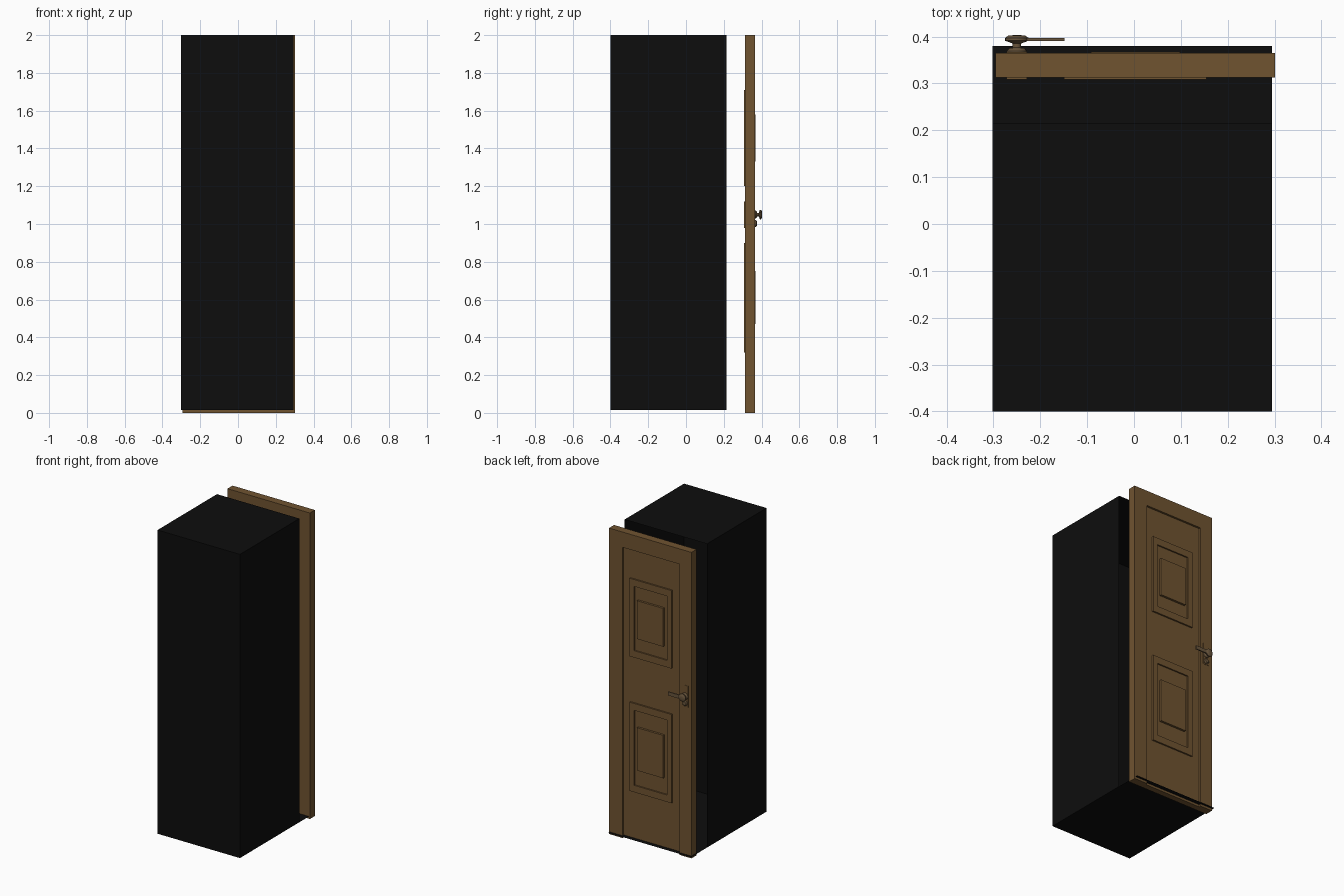
import bpy, bmesh, math
from mathutils import Vector

if "Cube" in bpy.data.objects:
    bpy.data.objects.remove(bpy.data.objects["Cube"])


def material(name, rgb):
    m = bpy.data.materials.new(name)
    m.diffuse_color = (*rgb, 1)
    m.use_nodes = True
    m.node_tree.nodes["Principled BSDF"].inputs["Base Color"].default_value = m.diffuse_color
    return m


BLACK = material("black", (0.004, 0.004, 0.004))
WOOD = material("wood", (0.16, 0.087, 0.03))
BRASS = material("dark_brass", (0.14, 0.09, 0.045))


def finish(name, bm, mat):
    bmesh.ops.recalc_face_normals(bm, faces=bm.faces)
    me = bpy.data.meshes.new(name)
    bm.to_mesh(me)
    bm.free()
    me.materials.append(mat)
    ob = bpy.data.objects.new(name, me)
    bpy.context.collection.objects.link(ob)
    return ob


def loft(name, rings, mat, caps=True):
    """Joins successive rings of points into a skin."""
    bm = bmesh.new()
    loops = [[bm.verts.new(p) for p in r] for r in rings]
    n = len(loops[0])
    for a, b in zip(loops, loops[1:]):
        for i in range(n):
            j = (i + 1) % n
            bm.faces.new((a[i], a[j], b[j], b[i]))
    if caps:
        bm.faces.new(loops[0])
        bm.faces.new(loops[-1])
    return finish(name, bm, mat)


def rect(x0, x1, y, z0, z1):
    return [(x0, y, z0), (x1, y, z0), (x1, y, z1), (x0, y, z1)]


def box(name, x, y, z, mat):
    return loft(name, [rect(*x, y[0], *z), rect(*x, y[1], *z)], mat)


def turned(name, x, z, profile, mat, n=20):
    """Round part about the y axis; profile holds (radius, y)."""
    rings = [[(x + r * math.cos(2 * math.pi * i / n), y,
               z + r * math.sin(2 * math.pi * i / n)) for i in range(n)]
             for r, y in profile]
    ob = loft(name, rings, mat)
    bpy.ops.object.select_all(action='DESELECT')
    ob.select_set(True)
    bpy.context.view_layer.objects.active = ob
    bpy.ops.object.shade_smooth_by_angle(angle=math.radians(35))
    return ob


def sheet(name, pts):
    bm = bmesh.new()
    bm.faces.new([bm.verts.new(p) for p in pts])
    return finish(name, bm, BLACK)


# Thin closet shell, open towards the door
X0, X1, Y0, Y1, Z0, Z1 = -0.302, 0.294, -0.40, 0.214, 0.015, 2.0
sheet("front_wall", rect(X0, X1, Y0, Z0, Z1))
for side, x in (("left", X0), ("right", X1)):
    sheet(side + "_wall", [(x, Y0, Z0), (x, Y1, Z0), (x, Y1, Z1), (x, Y0, Z1)])
sheet("ceiling", [(X0, Y0, Z1), (X1, Y0, Z1), (X1, Y1, Z1), (X0, Y1, Z1)])
sheet("floor", [(X0, Y0, Z0), (X1, Y0, Z0), (X1, 0.38, Z0), (X0, 0.38, Z0)])

# Door slab with a sunken field on the outer face
door = box("door_slab", (-0.295, 0.301), (0.313, 0.365), (0, 2), WOOD)
cutter = box("field_cutter", (-0.208, 0.204), (0.352, 0.40), (-0.1, 1.9), WOOD)
cutter.hide_render = True
mod = door.modifiers.new("field", 'BOOLEAN')
mod.operation, mod.object, mod.solver = 'DIFFERENCE', cutter, 'EXACT'
bpy.context.view_layer.objects.active = door
bpy.ops.object.modifier_apply(modifier=mod.name)
bpy.data.objects.remove(cutter)

# Moulded panels, stepped on both faces
for name, zc, hz, iz in (("upper_panel", 1.455, 0.255, 0.125),
                         ("lower_panel", 0.61, 0.29, 0.14)):
    def step(hx, h, y):
        return rect(0.003 - hx, 0.003 + hx, y, zc - h, zc + h)
    loft(name, [step(0.118, hz - 0.045, 0.3125), step(0.118, hz - 0.045, 0.308),
                step(0.152, hz, 0.308), step(0.152, hz, 0.362),
                step(0.118, hz - 0.045, 0.362), step(0.118, hz - 0.045, 0.353),
                step(0.095, iz, 0.353), step(0.095, iz, 0.367)], WOOD)

# Lock plate, handle and keyhole cover
HX, HZ = -0.25, 1.05
box("lock_plate", (HX - 0.022, HX + 0.022), (0.308, 0.3665), (0.98, 1.12), WOOD)
turned("handle_hub", HX, HZ, [(0.022, 0.365), (0.022, 0.369), (0.016, 0.375),
                              (0.009, 0.377), (0.009, 0.385), (0.014, 0.387),
                              (0.025, 0.391), (0.025, 0.397), (0.018, 0.402),
                              (0.006, 0.403)], BRASS)
box("handle_lever", (HX + 0.015, -0.148), (0.390, 0.397), (HZ - 0.012, HZ + 0.012), BRASS)
turned("keyhole_cover", HX, 1.003, [(0.018, 0.365), (0.018, 0.370),
                                    (0.012, 0.376), (0.004, 0.377)], BRASS)
